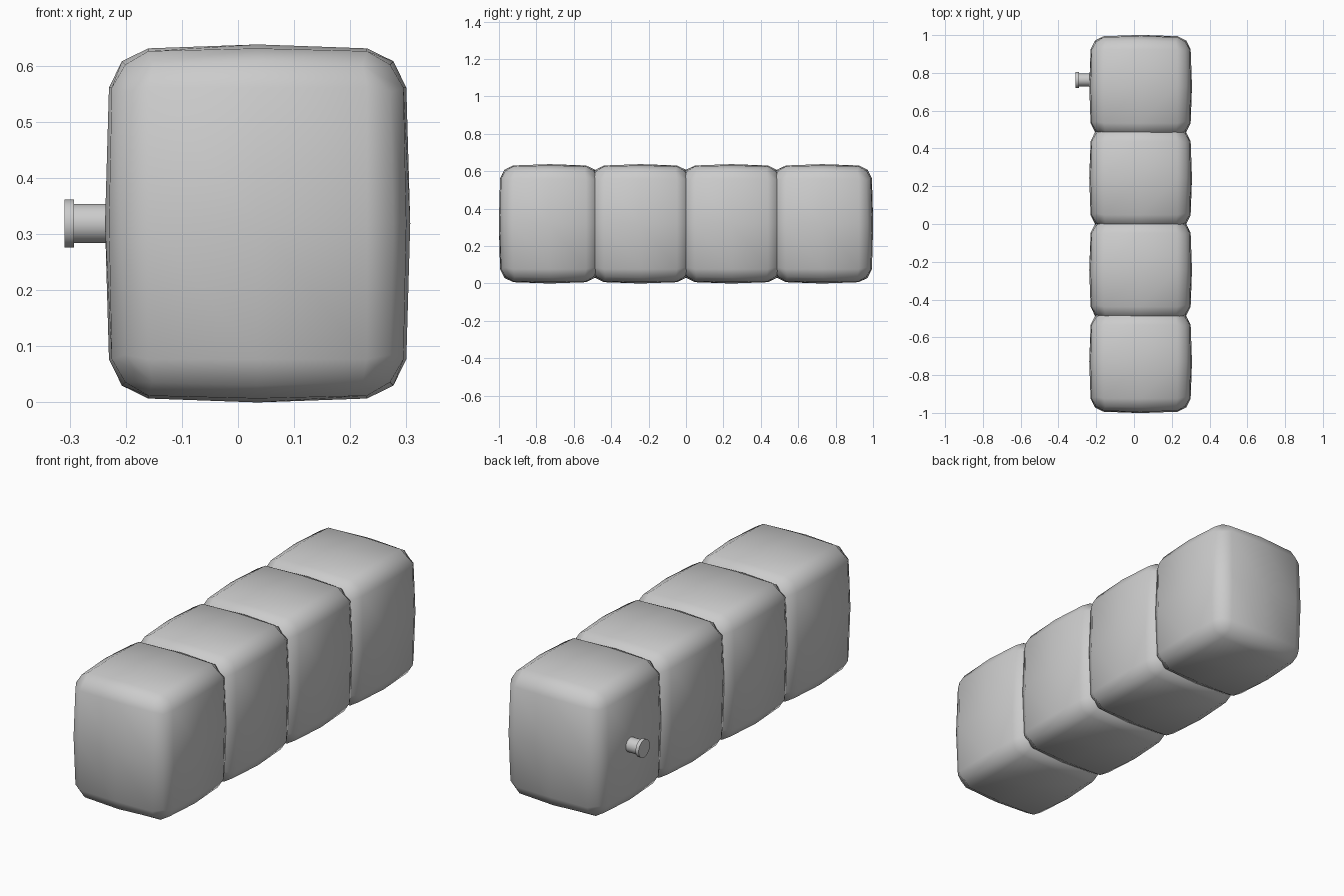
import bpy, bmesh, math
from mathutils import Vector, Matrix

if "Cube" in bpy.data.objects:
    bpy.data.objects.remove(bpy.data.objects["Cube"])

HALF = Vector((0.272, 0.272, 0.319))   # half size of one cushion
CENTRE_X = 0.035
PITCH = 0.486


def cushion_point(co):
    # Turn a point on a 4x4 gridded cube into a soft, slightly domed box
    ones = sum(abs(c) > 0.9 for c in co)
    halves = sum(0.1 < abs(c) < 0.9 for c in co)
    out = []
    for c, h in zip(co, HALF):
        if abs(c) < 0.1:
            out.append(0.0)
            continue
        if abs(c) < 0.9:
            inset = 0.077 if ones == 1 else 0.085
        elif ones == 1:
            inset = (0.0, 0.007, 0.012)[halves]
        elif ones == 2:
            inset = 0.03 + 0.006 * halves
        else:
            inset = 0.055
        out.append(math.copysign(h - inset, c))
    return Vector(out)


def finish(bm, name):
    mesh = bpy.data.meshes.new(name)
    bm.to_mesh(mesh)
    bm.free()
    obj = bpy.data.objects.new(name, mesh)
    bpy.context.collection.objects.link(obj)
    return obj


def cushion(name, y):
    bm = bmesh.new()
    bmesh.ops.create_cube(bm, size=2)
    bmesh.ops.subdivide_edges(bm, edges=bm.edges[:], cuts=3, use_grid_fill=True)
    for v in bm.verts:
        v.co = cushion_point(v.co) + Vector((CENTRE_X, y, HALF.z))
    for f in bm.faces:
        f.smooth = True
    return finish(bm, name)


def disc_x(name, x0, x1, radius):
    # Cylinder lying along x
    bm = bmesh.new()
    place = Matrix.Translation(((x0 + x1) / 2, 0.763, HALF.z)) @ Matrix.Rotation(math.pi / 2, 4, 'Y')
    bmesh.ops.create_cone(bm, cap_ends=True, segments=32, radius1=radius,
                          radius2=radius, depth=x1 - x0, matrix=place)
    for f in bm.faces:
        f.smooth = len(f.verts) == 4
    for e in bm.edges:
        e.smooth = all(len(f.verts) == 4 for f in e.link_faces)
    return finish(bm, name)


# Row of four cushions
for i in range(4):
    cushion(f"cushion_{i + 1}", (i - 1.5) * PITCH)

# Inflation valve on the left of the rear cushion
disc_x("valve_stem", -0.292, -0.20, 0.035)
disc_x("valve_cap", -0.309, -0.292, 0.043)
